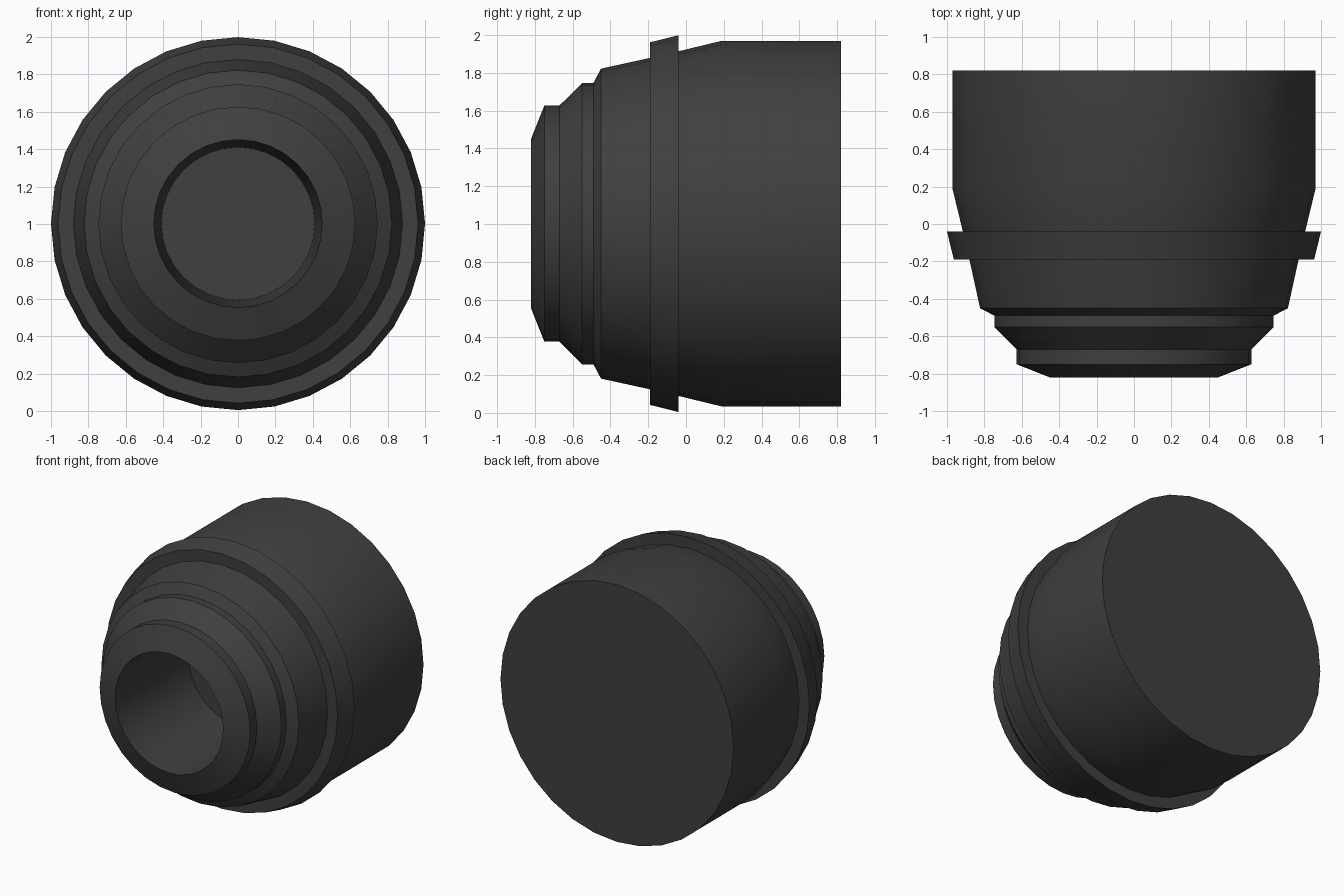
import bpy, bmesh
from math import sin, cos, tau

if "Cube" in bpy.data.objects:
    bpy.data.objects.remove(bpy.data.objects["Cube"])

SIDES = 32

mat = bpy.data.materials.new("dark_grey")
mat.diffuse_color = (0.05, 0.05, 0.05, 1)
mat.use_nodes = True
mat.node_tree.nodes["Principled BSDF"].inputs["Base Color"].default_value = mat.diffuse_color


def turned(name, profile):
    """Turn a (y, radius) profile around the y axis; radius 0 closes an end."""
    bm = bmesh.new()
    rings = []
    for y, r in profile:
        if r == 0:
            rings.append([bm.verts.new((0, y, 1.002))] * SIDES)
        else:
            rings.append([bm.verts.new((r * sin(tau * i / SIDES), y,
                                        1.002 + 0.997 * r * cos(tau * i / SIDES)))
                          for i in range(SIDES)])
    for a, b in zip(rings, rings[1:]):
        for i in range(SIDES):
            j = (i + 1) % SIDES
            corners = list(dict.fromkeys((a[i], a[j], b[j], b[i])))
            bm.faces.new(corners)
    bmesh.ops.recalc_face_normals(bm, faces=bm.faces)
    mesh = bpy.data.meshes.new(name)
    bm.to_mesh(mesh)
    bm.free()
    mesh.materials.append(mat)
    obj = bpy.data.objects.new(name, mesh)
    bpy.context.collection.objects.link(obj)
    bpy.ops.object.select_all(action='DESELECT')
    obj.select_set(True)
    bpy.context.view_layer.objects.active = obj
    bpy.ops.object.shade_smooth_by_angle(angle=0.4)
    return obj


# One closed shell: tapered bore, stepped nose, collar, main barrel, flat back
turned("stepped_barrel", [
    (0.0, 0), (0.0, 0.41), (-0.82, 0.45),            # bore
    (-0.75, 0.627), (-0.67, 0.627),                  # front step
    (-0.55, 0.747), (-0.49, 0.747), (-0.45, 0.823),  # second step
    (-0.19, 0.88), (-0.19, 0.963),                   # cone up to collar
    (-0.04, 1.0), (-0.04, 0.915),                    # collar
    (0.19, 0.971), (0.82, 0.971), (0.82, 0),         # main barrel and back
])
